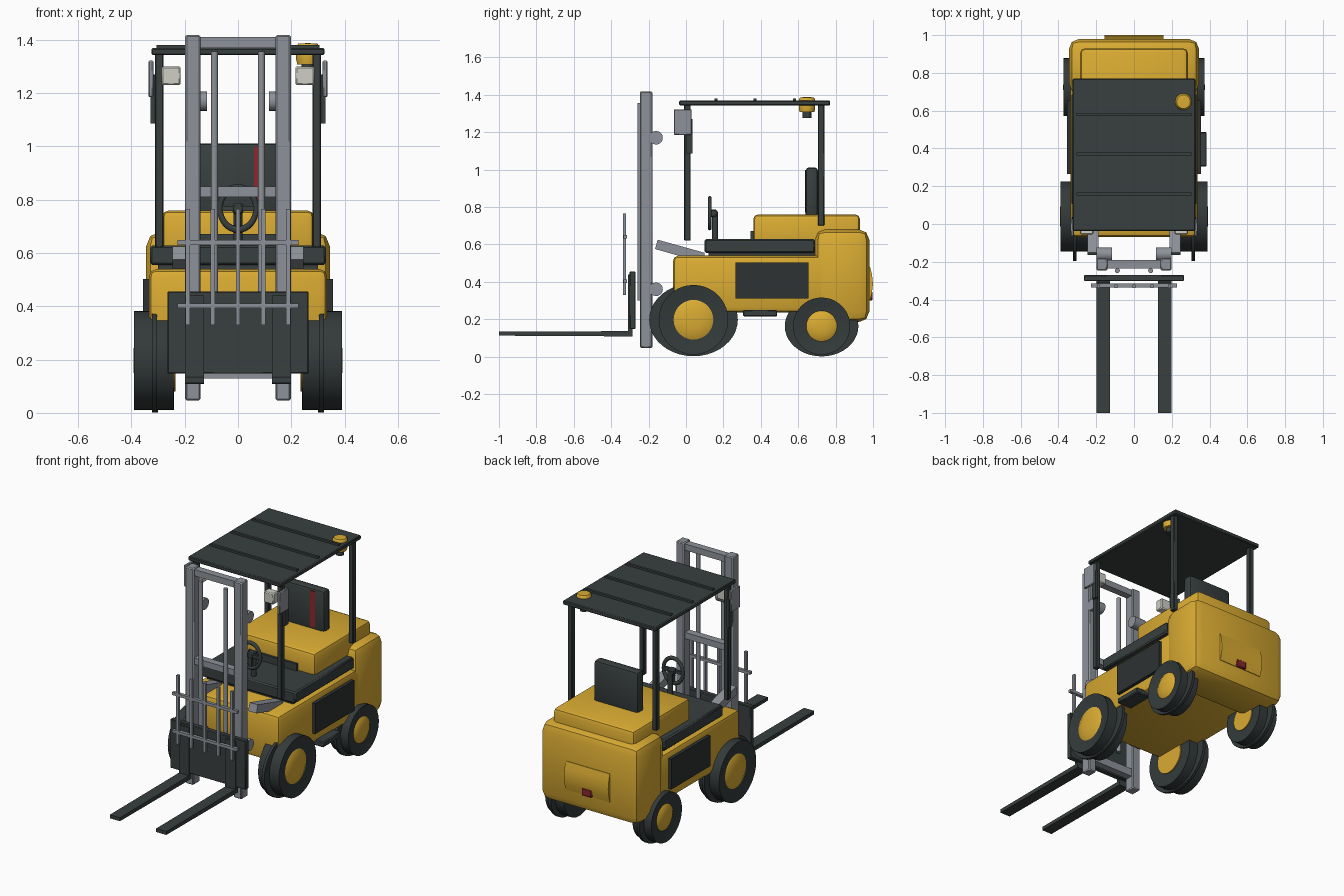
import bpy, bmesh, math
from mathutils import Matrix, Vector

if "Cube" in bpy.data.objects:
    bpy.data.objects.remove(bpy.data.objects["Cube"])


def material(name, rgb):
    m = bpy.data.materials.new(name)
    m.diffuse_color = (*rgb, 1)
    m.use_nodes = True
    m.node_tree.nodes["Principled BSDF"].inputs["Base Color"].default_value = m.diffuse_color
    return m


YELLOW = material("yellow paint", (0.70, 0.41, 0.032))
DARK = material("dark grey", (0.040, 0.050, 0.049))
TYRE = material("tyre rubber", (0.034, 0.042, 0.043))
PANEL = material("panel black", (0.026, 0.032, 0.033))
STEEL = material("steel grey", (0.27, 0.29, 0.32))
WHITE = material("lamp white", (0.62, 0.62, 0.56))
RED = material("red", (0.26, 0.022, 0.026))


def finish(name, bm, mat):
    bmesh.ops.recalc_face_normals(bm, faces=bm.faces)
    me = bpy.data.meshes.new(name)
    bm.to_mesh(me)
    bm.free()
    me.materials.append(mat)
    ob = bpy.data.objects.new(name, me)
    bpy.context.collection.objects.link(ob)
    bpy.ops.object.select_all(action='DESELECT')
    ob.select_set(True)
    bpy.context.view_layer.objects.active = ob
    bpy.ops.object.shade_smooth_by_angle(angle=math.radians(40))
    return ob


def bevel(bm, width, seg):
    if width:
        bmesh.ops.bevel(bm, geom=bm.edges[:], offset=width, segments=seg,
                        profile=0.5, affect='EDGES')


def box(name, x, y, z, mat, width=0, seg=2):
    bm = bmesh.new()
    size = [abs(b - a) for a, b in (x, y, z)]
    mid = Vector([(a + b) / 2 for a, b in (x, y, z)])
    bmesh.ops.create_cube(bm, size=1,
                          matrix=Matrix.Translation(mid) @ Matrix.Diagonal((*size, 1)))
    bevel(bm, width, seg)
    return finish(name, bm, mat)


def prism(name, yz, x, mat, width=0):
    """Side profile extruded across x."""
    bm = bmesh.new()
    f = bm.faces.new([bm.verts.new((x[0], a, b)) for a, b in yz])
    ext = bmesh.ops.extrude_face_region(bm, geom=[f])
    bmesh.ops.translate(bm, vec=(x[1] - x[0], 0, 0),
                        verts=[v for v in ext["geom"] if isinstance(v, bmesh.types.BMVert)])
    bevel(bm, width, 1)
    return finish(name, bm, mat)


def lathe(name, prof, centre, mat, axis='X', stretch=1, steps=40):
    """(offset, radius) profile turned about an axis through centre."""
    bm = bmesh.new()
    vs = [bm.verts.new((a, 0, r)) for a, r in prof]
    es = [bm.edges.new(p) for p in zip(vs, vs[1:])]
    bmesh.ops.spin(bm, geom=vs + es, cent=(0, 0, 0), axis=(1, 0, 0),
                   angle=2 * math.pi, steps=steps)
    bmesh.ops.remove_doubles(bm, verts=bm.verts, dist=1e-5)
    bm.transform(Matrix.Diagonal((1, stretch, 1, 1)))
    if axis == 'Z':
        bm.transform(Matrix.Rotation(-math.pi / 2, 4, 'Y'))
    bm.transform(Matrix.Translation(centre))
    return finish(name, bm, mat)


def rod(name, a, b, r, centre, mat, axis='X', steps=24):
    return lathe(name, [(a, 0), (a, r), (b, r), (b, 0)], centre, mat, axis, 1, steps)


# Body, hood and counterweight
box("chassis", (-.335, .335), (-.07, .78), (.235, .54), YELLOW, .03)
box("hood", (-.285, .285), (.36, .93), (.56, .76), YELLOW, .025)
box("counterweight", (-.345, .345), (.69, .98), (.185, .68), YELLOW, .055)
box("floor", (-.33, .33), (.10, .69), (.555, .628), DARK, .008, 1)
box("floor_packing", (-.30, .30), (.12, .69), (.53, .56), DARK)
box("kick_plate", (-.17, .17), (.345, .365), (.62, .672), DARK)
box("step", (.28, .385), (.305, .487), (.215, .25), DARK, .005, 1)
prism("rear_cover", [(.96, .30), (.984, .30), (.994, .34), (1, .39), (.994, .44),
                     (.984, .48), (.96, .48)], (-.155, .155), YELLOW)
box("tail_light", (-.035, .035), (.97, .998), (.30, .348), RED, .005, 1)

# Wheels: tyre, stretched centre tread and hub
for s, side in ((-1, "left"), (1, "right")):
    for end, y, z, r, hub, a, b in (("front", .04, .197, .186, .106, .243, .39),
                                    ("rear", .725, .163, .153, .082, .24, .372)):
        nm = f"{end}_{side}_"
        c = (0, y, z)
        lathe(nm + "tyre", [(s * a, 0), (s * a, r), (s * b, r), (s * (b - .006), r * .8),
                            (s * (b - .014), hub), (s * (b - .014), 0)], c, TYRE)
        t = a + .07
        lathe(nm + "tread", [(s * (t - .009), 0), (s * (t - .009), r + .009),
                             (s * (t + .009), r + .009), (s * (t + .009), 0)],
              c, TYRE, stretch=.237 / .195)
        lathe(nm + "hub", [(s * (a - .006), 0), (s * (a - .006), hub), (s * (b - .014), hub),
                           (s * (b - .004), hub * .8), (s * (b + .002), hub * .4),
                           (s * (b + .003), 0)], c, YELLOW)

# Parts mirrored left and right
for s, side in ((-1, "left"), (1, "right")):
    def sx(a, b):
        return sorted((s * a, s * b))
    box(f"{side}_side_panel", sx(.32, .356), (.265, .655), (.31, .502), PANEL)
    # Mast
    box(f"{side}_mast_rail", sx(.141, .198), (-.247, -.18), (.047, 1.418), STEEL, .006, 1)
    rod(f"{side}_lift_rod", .30, 1.357, .013, (s * .088, -.247, 0), STEEL, 'Z', 16)
    for z, level in ((.36, "lower"), (1.17, "upper")):
        rod(f"{side}_{level}_roller", s * .117, s * .198, .036, (0, -.16, z), STEEL)
    prism(f"{side}_tilt_arm", [(-.165, .575), (-.152, .625), (.10, .555), (.10, .50)],
          sx(.187, .245), STEEL)
    # Fork
    prism(f"{side}_fork", [(-1, .112), (-.285, .108), (-.285, .44), (-.31, .44),
                           (-.31, .136), (-1, .134)], sx(.127, .198), DARK)
    # Guard posts, mirror and work lamp
    box(f"{side}_front_post", sx(.28, .312), (-.01, .025), (.62, 1.35), DARK, .004, 1)
    box(f"{side}_rear_post", sx(.28, .312), (.705, .74), (.70, 1.35), DARK, .004, 1)
    box(f"{side}_mirror", sx(.318, .336), (-.065, .03), (1.185, 1.322), STEEL, .004, 1)
    box(f"{side}_mirror_arm", sx(.308, .328), (.003, .036), (1.087, 1.27), DARK)
    box(f"{side}_work_lamp", sx(.215, .287), (-.055, .0), (1.23, 1.30), WHITE, .006, 1)

# Mast crossbars
for nm, z0, z1 in (("top", 1.37, 1.41), ("middle", .81, .85), ("bottom", .13, .18)):
    box(f"mast_{nm}_bar", (-.15, .15), (-.235, -.19), (z0, z1), STEEL)

# Carriage and load backrest
box("carriage", (-.265, .265), (-.302, -.27), (.147, .456), DARK, .004, 1)
for i in range(5):
    x = (i - 2) * .0945
    box(f"backrest_upright_{i + 1}", (x - .008, x + .008), (-.338, -.32), (.33, .765), STEEL)
for nm, z in (("lower", .402), ("upper", .64)):
    box(f"backrest_{nm}_bar", (-.227, .227), (-.335, -.315), (z - .009, z + .009), STEEL)

# Overhead guard and beacon
box("roof", (-.325, .325), (-.037, .77), (1.343, 1.369), DARK, .005, 1)
for i, y in enumerate((.16, .37, .58)):
    box(f"roof_rib_{i + 1}", (-.305, .305), (y - .008, y + .008), (1.36, 1.381), DARK)
lathe("beacon", [(1.308, 0), (1.308, .04), (1.33, .044), (1.375, .044), (1.386, .036),
                 (1.388, 0)], (.262, .647, 0), YELLOW, 'Z', 1, 24)
rod("beacon_base", 1.277, 1.31, .023, (.262, .647, 0), DARK, 'Z')

# Seat
box("seat_back", (-.155, .155), (.64, .705), (.74, 1.012), DARK, .018)
box("seat_stripe", (.06, .092), (.637, .645), (.77, .998), RED)

# Steering wheel and column
bpy.ops.mesh.primitive_torus_add(major_radius=.068, minor_radius=.011, major_segments=32,
                                 minor_segments=10, location=(0, .127, .767),
                                 rotation=(math.pi / 2, 0, 0))
ring = bpy.context.object
ring.name = "steering_wheel"
ring.scale = (1, 1.16, 1)
ring.data.materials.append(DARK)
bpy.ops.object.shade_smooth()
box("steering_spoke", (-.066, .066), (.12, .135), (.757, .777), DARK)
box("steering_lower_spoke", (-.009, .009), (.12, .135), (.69, .767), DARK)
box("steering_hub", (-.02, .02), (.118, .165), (.747, .787), DARK, .006, 1)
rod("steering_column", .55, .777, .016, (0, .156, 0), DARK, 'Z', 16)
